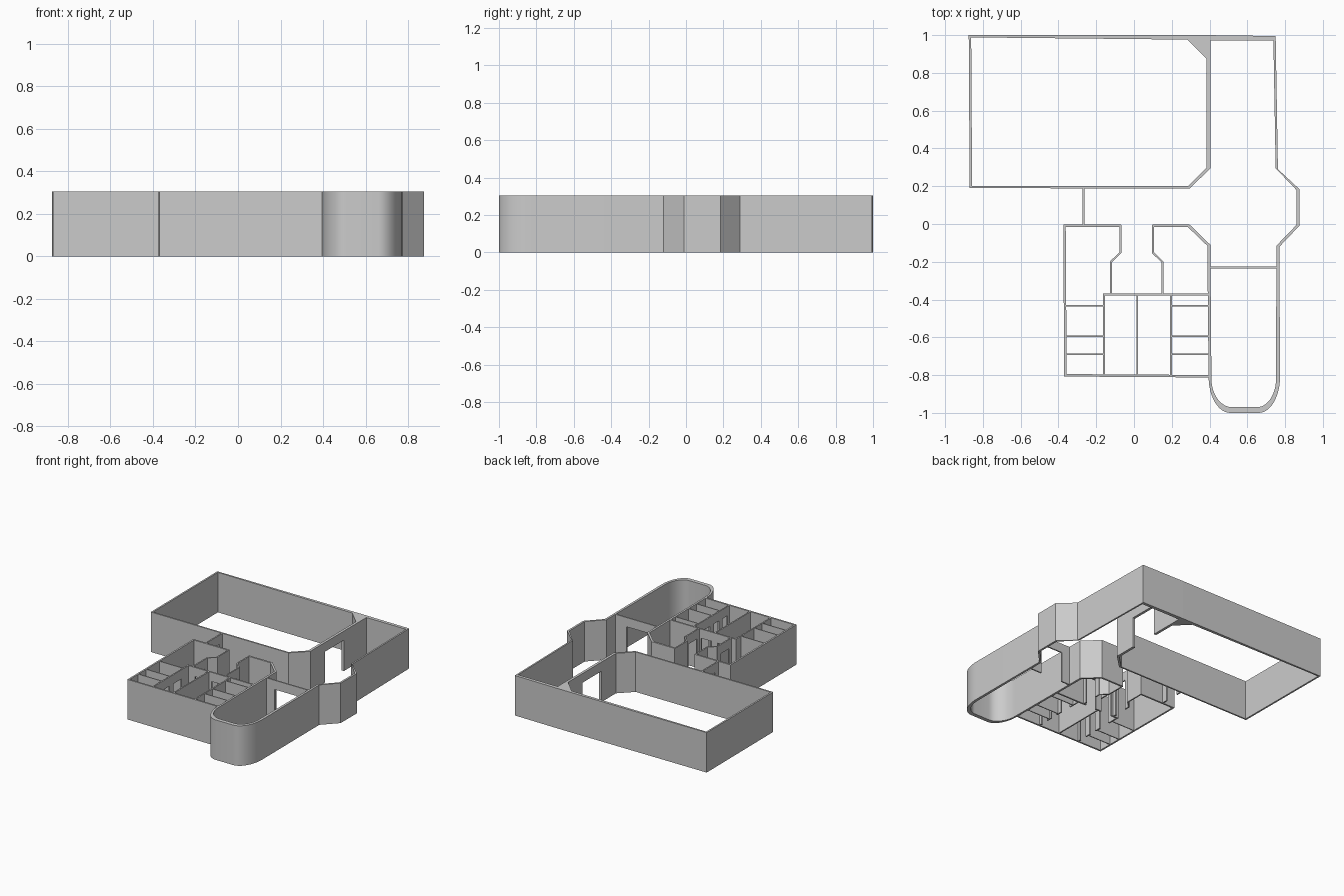
import bpy, bmesh, math

if "Cube" in bpy.data.objects:
    bpy.data.objects.remove(bpy.data.objects["Cube"])

H = 0.305      # wall height
DOOR = 0.235   # door head height


def prism(bm, ring, z0=0.0, z1=H):
    lo = [bm.verts.new((x, y, z0)) for x, y in ring]
    hi = [bm.verts.new((x, y, z1)) for x, y in ring]
    n = len(ring)
    bm.faces.new(hi)
    bm.faces.new(lo[::-1])
    for i in range(n):
        j = (i + 1) % n
        bm.faces.new((lo[i], lo[j], hi[j], hi[i]))


def finish(bm, name):
    bmesh.ops.recalc_face_normals(bm, faces=bm.faces)
    me = bpy.data.meshes.new(name)
    bm.to_mesh(me)
    bm.free()
    ob = bpy.data.objects.new(name, me)
    bpy.context.collection.objects.link(ob)
    return ob


def strip_wall(name, outer, inner):
    """Continuous wall between an outer and an inner plan line."""
    bm = bmesh.new()
    prism(bm, outer + inner[::-1])
    return finish(bm, name)


def path_wall(name, pts, t):
    """Thin wall of even thickness following a plan line, mitred at corners."""
    sides = ([], [])
    for i, (x, y) in enumerate(pts):
        norms = []
        for a, b in ((i - 1, i), (i, i + 1)):
            if a >= 0 and b < len(pts):
                dx, dy = pts[b][0] - pts[a][0], pts[b][1] - pts[a][1]
                l = math.hypot(dx, dy)
                norms.append((-dy / l, dx / l))
        nx, ny = sum(n[0] for n in norms), sum(n[1] for n in norms)
        k = t / 2 * len(norms) / (nx * nx + ny * ny)
        sides[0].append((x + nx * k, y + ny * k))
        sides[1].append((x - nx * k, y - ny * k))
    return strip_wall(name, *sides)


def straight_wall(name, axis, pos, a, b, t=0.01, doors=()):
    """Straight wall along x or y, with door openings given as (start, end)."""
    bm = bmesh.new()

    def piece(s, e, z0):
        p, q = pos - t / 2, pos + t / 2
        ring = [(s, p), (e, p), (e, q), (s, q)]
        prism(bm, ring if axis == 'x' else [(v, u) for u, v in ring], z0)

    s = a
    for d0, d1 in doors:
        piece(s, d0, 0)
        piece(d0, d1, DOOR)
        s = d1
    piece(s, b, 0)
    return finish(bm, name)


def arc(cx, cy, rx, ry, a0, a1, n=12):
    return [(cx + rx * math.cos(math.radians(a0 + (a1 - a0) * i / n)),
             cy + ry * math.sin(math.radians(a0 + (a1 - a0) * i / n))) for i in range(n + 1)]


# Large hall: left, back and front walls with the chamfered corner
strip_wall("hall_walls",
           [(0.39, 1.0), (-0.875, 1.0), (-0.87, 0.19), (0.295, 0.188), (0.405, 0.295)],
           [(0.39, 0.975), (-0.862, 0.988), (-0.857, 0.202), (0.285, 0.2), (0.387, 0.30)])
straight_wall("hall_side_wall", 'y', 0.394, 0.295, 0.985, 0.02, [(0.47, 0.70)])
strip_wall("hall_corner_fill", [(0.28, 0.98), (0.39, 0.98)], [(0.28, 0.978), (0.388, 0.87)])

# Long outer wall with the bay and the rounded end
outer = [(0.38, 1.0), (0.75, 0.995), (0.762, 0.29), (0.875, 0.185), (0.875, -0.01), (0.77, -0.12)]
inner = [(0.38, 0.972), (0.738, 0.972), (0.75, 0.295), (0.86, 0.18), (0.86, -0.005), (0.754, -0.115)]
outer += arc(0.66, -0.81, 0.113, 0.19, 0, -90) + arc(0.51, -0.81, 0.115, 0.19, 270, 180)
inner += arc(0.65, -0.82, 0.102, 0.15, 0, -90) + arc(0.52, -0.82, 0.11, 0.15, 270, 180)
outer += [(0.388, -0.115), (0.285, -0.016), (0.098, -0.016)]
inner += [(0.404, -0.11), (0.293, -0.002), (0.098, -0.002)]
wing = strip_wall("wing_outer_wall", outer, inner)
bpy.context.view_layer.objects.active = wing
wing.select_set(True)
bpy.ops.object.shade_smooth_by_angle(angle=math.radians(20))

# Cross wall of the wing and the entrance wall of the passage
straight_wall("wing_cross_wall", 'x', -0.23, 0.40, 0.76, 0.01, [(0.475, 0.66)])
straight_wall("passage_end_wall", 'y', -0.268, -0.005, 0.195, 0.01, [(0.04, 0.15)])

# Service block shell
path_wall("block_shell", [(-0.068, -0.009), (-0.368, -0.009), (-0.363, -0.801), (0.40, -0.806)], 0.013)

# Entrance lobby: splayed walls, then side walls with doors
for name, x, s in (("left", -0.072, -1), ("right", 0.1, 1)):
    path_wall(f"lobby_splay_{name}", [(x, -0.005), (x, -0.152), (x + s * 0.05, -0.2)], 0.01)
    straight_wall(f"lobby_side_{name}", 'y', x + s * 0.05, -0.375, -0.198, 0.01, [(-0.34, -0.24)])

# Room front wall, centre wall and the stalls on both sides
straight_wall("rooms_front_wall", 'x', -0.373, -0.165, 0.395, 0.012, [(-0.1, -0.01), (0.04, 0.13)])
straight_wall("rooms_centre_wall", 'y', 0.017, -0.80, -0.37)
stall_doors = [(-0.775, -0.715), (-0.67, -0.61), (-0.56, -0.465)]
for name, x, far in (("left", -0.158, -0.365), ("right", 0.196, 0.395)):
    straight_wall(f"stall_front_{name}", 'y', x, -0.80, -0.37, 0.01, stall_doors)
    for i, y in enumerate((-0.433, -0.594, -0.69)):
        straight_wall(f"stall_divider_{name}_{i}", 'x', y, min(x, far), max(x, far), 0.007)
